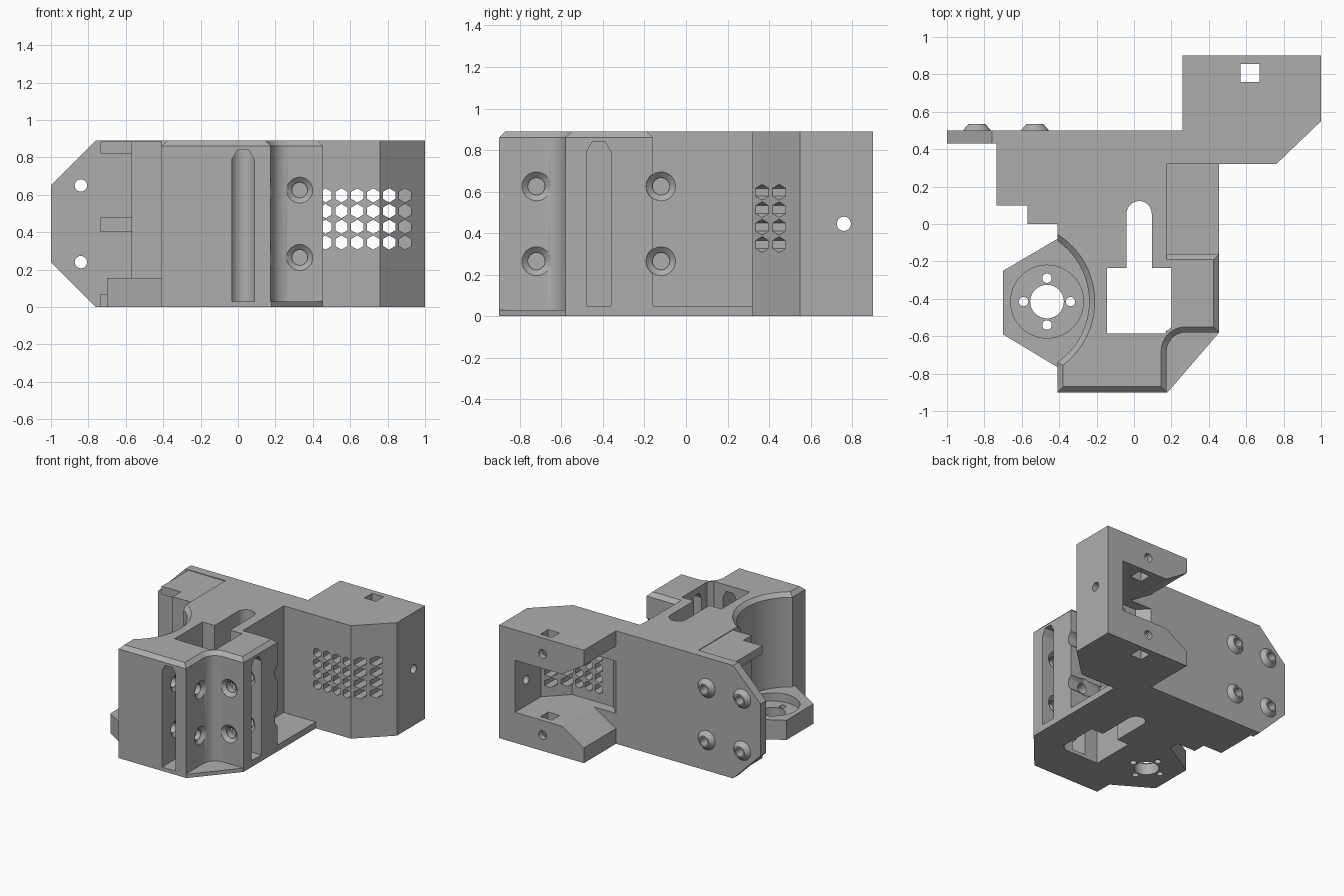
import bpy, bmesh
from math import cos, sin, pi, radians, atan2

if "Cube" in bpy.data.objects:
    bpy.data.objects.remove(bpy.data.objects["Cube"], do_unlink=True)

grey = bpy.data.materials.new("plain_grey")
grey.use_nodes = True
grey.diffuse_color = (0.42, 0.42, 0.42, 1)
grey.node_tree.nodes["Principled BSDF"].inputs["Base Color"].default_value = (0.42, 0.42, 0.42, 1)

H = 0.89          # overall height
BOLT_Z = (0.265, 0.625)
PLATE_Z = (0.24, 0.65)


def link(name, bm):
    bmesh.ops.recalc_face_normals(bm, faces=bm.faces)
    mesh = bpy.data.meshes.new(name)
    bm.to_mesh(mesh)
    bm.free()
    mesh.materials.append(grey)
    obj = bpy.data.objects.new(name, mesh)
    bpy.context.collection.objects.link(obj)
    return obj


def prism(name, pts, lo, hi, axis="z", top=None):
    """Extrude an outline along an axis, optionally to a different end outline."""
    place = {"z": lambda u, v, w: (u, v, w),
             "y": lambda u, v, w: (u, w, v),
             "x": lambda u, v, w: (w, u, v)}[axis]
    bm = bmesh.new()
    a = [bm.verts.new(place(u, v, lo)) for u, v in pts]
    b = [bm.verts.new(place(u, v, hi)) for u, v in (top or pts)]
    bm.faces.new(a)
    bm.faces.new(b)
    for i in range(len(a)):
        j = (i + 1) % len(a)
        bm.faces.new((a[i], a[j], b[j], b[i]))
    return link(name, bm)


def box(u0, u1, v0, v1):
    return [(u0, v0), (u1, v0), (u1, v1), (u0, v1)]


def arc(cx, cy, r, a0, a1, n=16):
    return [(cx + r * cos(a0 + (a1 - a0) * i / n), cy + r * sin(a0 + (a1 - a0) * i / n))
            for i in range(n + 1)]


def rod(name, centre, r0, r1, lo, hi, axis, sides=32):
    """Cylinder or cone along an axis; centre is in the other two coordinates."""
    spin = [pi / 2 + 2 * pi * i / sides for i in range(sides)]
    ring = lambda r: [(centre[0] + r * cos(t), centre[1] + r * sin(t)) for t in spin]
    return prism(name, ring(r0), lo, hi, axis, ring(r1))


def cut(targets, cutter):
    cutter.hide_render = True
    for obj in targets:
        mod = obj.modifiers.new("cut", "BOOLEAN")
        mod.operation = "DIFFERENCE"
        mod.solver = "EXACT"
        mod.object = cutter
        bpy.context.view_layer.objects.active = obj
        bpy.ops.object.modifier_apply(modifier=mod.name)
    bpy.data.objects.remove(cutter, do_unlink=True)


# Main block with a bevelled top, round bay on one side and a filleted corner
def block_outline(b):
    r = 0.395 + b
    x = -0.41 + b
    half = atan2((r * r - (x + 0.635) ** 2) ** 0.5, x + 0.635)
    end = atan2((r * r - 0.225 ** 2) ** 0.5, 0.225)
    return ([(x, -0.9 + b), (0.175 - b, -0.9 + b)]
            + arc(0.275, -0.68, 0.1 + b, pi, pi / 2, 10)
            + [(0.455 - b, -0.58 + b), (0.455 - b, -0.16 - b), (0.175, -0.16 - b),
               (0.175, 0.43), (-0.41, 0.43)]
            + arc(-0.635, -0.415, r, end, -half, 32))


low, high = block_outline(0), block_outline(0.03)
block = prism("main_block", low, 0, H - 0.03)
cap = prism("block_bevel", low, H - 0.03, H, top=high)

# Back plate with clipped corners
plate = prism("back_plate", [(-1, 0.24), (-0.76, 0), (0.175, 0), (0.175, H), (-0.76, H), (-1, 0.65)],
              0.43, 0.5, "y")

# Side box
side = prism("side_box", [(0.175, 0.32), (0.76, 0.32), (1, 0.55), (1, 0.9),
                          (0.26, 0.9), (0.26, 0.5), (0.175, 0.5)], 0, H)

# Thin floors beside the block
prism("side_floor", box(0.175, 0.455, -0.16, 0.32), 0, 0.05)
prism("corner_floor", [(0.17, -0.9), (0.18, -0.9), (0.455, -0.58), (0.17, -0.57)], 0, 0.03)

# Rear support and its three fins
prism("rear_support", box(-0.57, -0.41, 0, 0.43), 0, H - 0.005)
for i, (z0, z1) in enumerate(((0, 0.07), (0.4, 0.48), (0.82, H - 0.005))):
    prism(f"support_fin_{i + 1}", box(-0.735, -0.57, 0.1, 0.43), z0, z1)

# Round seat with centre bore and four screw holes
seat = prism("motor_seat", [(-0.7, -0.25), (-0.7, -0.59), (-0.41, -0.765),
                            (-0.2, -0.765), (-0.2, -0.08), (-0.41, -0.08)], 0, 0.155)
cx, cy = -0.465, -0.415
cut([seat], rod("cutter", (cx, cy), 0.195, 0.195, 0.09, 0.3, "z", 48))
cut([seat], rod("cutter", (cx, cy), 0.09, 0.09, -0.1, 0.3, "z"))
for dx, dy in ((1, 0), (-1, 0), (0, 1), (0, -1)):
    cut([seat], rod("cutter", (cx + 0.125 * dx, cy + 0.125 * dy), 0.025, 0.025, -0.1, 0.3, "z", 20))

# Vertical pocket and keyhole slot
body = [block, cap]
cut(body, prism("cutter", [(-0.145, -0.585), (0.165, -0.585), (0.2, -0.55), (0.2, -0.235),
                           (0.095, -0.235)] + arc(0.0275, 0.055, 0.0675, 0, pi)
                + [(-0.04, -0.235), (-0.145, -0.235)], -0.1, 1))


# Front and side slots with clipped tops
def slot(c, z0):
    return [(c - 0.06, z0), (c + 0.06, z0), (c + 0.06, 0.79),
            (c + 0.03, 0.84), (c - 0.03, 0.84), (c - 0.06, 0.79)]


cut([block], prism("cutter", slot(0.0275, 0.03), -1, -0.5, "y"))
cut([block], prism("cutter", slot(-0.42, 0.05), 0.1, 0.6, "x"))

# Countersunk clamp bolts: axis, position, start, end, countersunk openings
bolts = [("x", -0.72, -0.15, 0.3, ((-0.0325, -1), (0.0875, 1), (0.175, -1))),
         ("x", -0.12, -0.15, 0.3, ((-0.04, -1), (0.095, 1), (0.175, -1))),
         ("y", 0.33, -0.7, -0.1, ((-0.58, 1), (-0.48, -1), (-0.36, 1), (-0.16, -1)))]
for z in BOLT_Z:
    for axis, p, lo, hi, sinks in bolts:
        cut([block], rod("cutter", (p, z), 0.04, 0.04, lo, hi, axis))
        for at, way in sinks:
            cut([block], rod("cutter", (p, z), 0.074, 0.042, at - way * 0.004, at + way * 0.024, axis))
    # relief where the rear bolts pass the shoulder
    cut([block], rod("cutter", (-0.12, z), 0.072, 0.072, 0.176, 0.6, "x"))

# Plate bosses with holes
for x in (-0.84, -0.53):
    for z in PLATE_Z:
        boss = rod("plate_boss", (x, z), 0.075, 0.045, 0.5, 0.535, "y")
        cut([plate, boss], rod("cutter", (x, z), 0.033, 0.033, 0.4, 0.6, "y"))

# Side box cavity, flared towards its open end
cut([side], prism("cutter", [(0.26, 0.501), (0.34, 0.42), (0.7, 0.42), (0.86, 0.58),
                             (0.86, 1), (0.2, 1), (0.2, 0.501)], 0.24, 0.65))
cut([side], prism("cutter", [(0.45, 0.24), (0.45, 0.65), (0.2, 0.808), (0.2, 0.082)],
                  0.501, 1, "y"))

# Hexagonal vents
for i in range(6):
    for j in range(4):
        cut([side], rod("cutter", (0.468 + 0.085 * i, 0.345 + 0.084 * j), 0.038, 0.038,
                        0.2, 0.62, "y", 6))

# Nut trap and mounting holes in the side box
cut([side], prism("cutter", box(0.57, 0.67, 0.76, 0.855), -0.1, 1))
cut([side], rod("cutter", (0.76, 0.445), 0.034, 0.034, 0.8, 1.1, "x"))
for z in (0.125, 0.765):
    cut([side], rod("cutter", (0.62, z), 0.034, 0.034, 0.65, 1, "y"))

# Smooth the round surfaces, keep edges sharp
bpy.ops.object.select_all(action="DESELECT")
for obj in bpy.context.collection.objects:
    if obj.type == "MESH" and obj.data.materials and obj.data.materials[0] == grey:
        obj.select_set(True)
        bpy.context.view_layer.objects.active = obj
bpy.ops.object.shade_smooth_by_angle(angle=radians(30))
